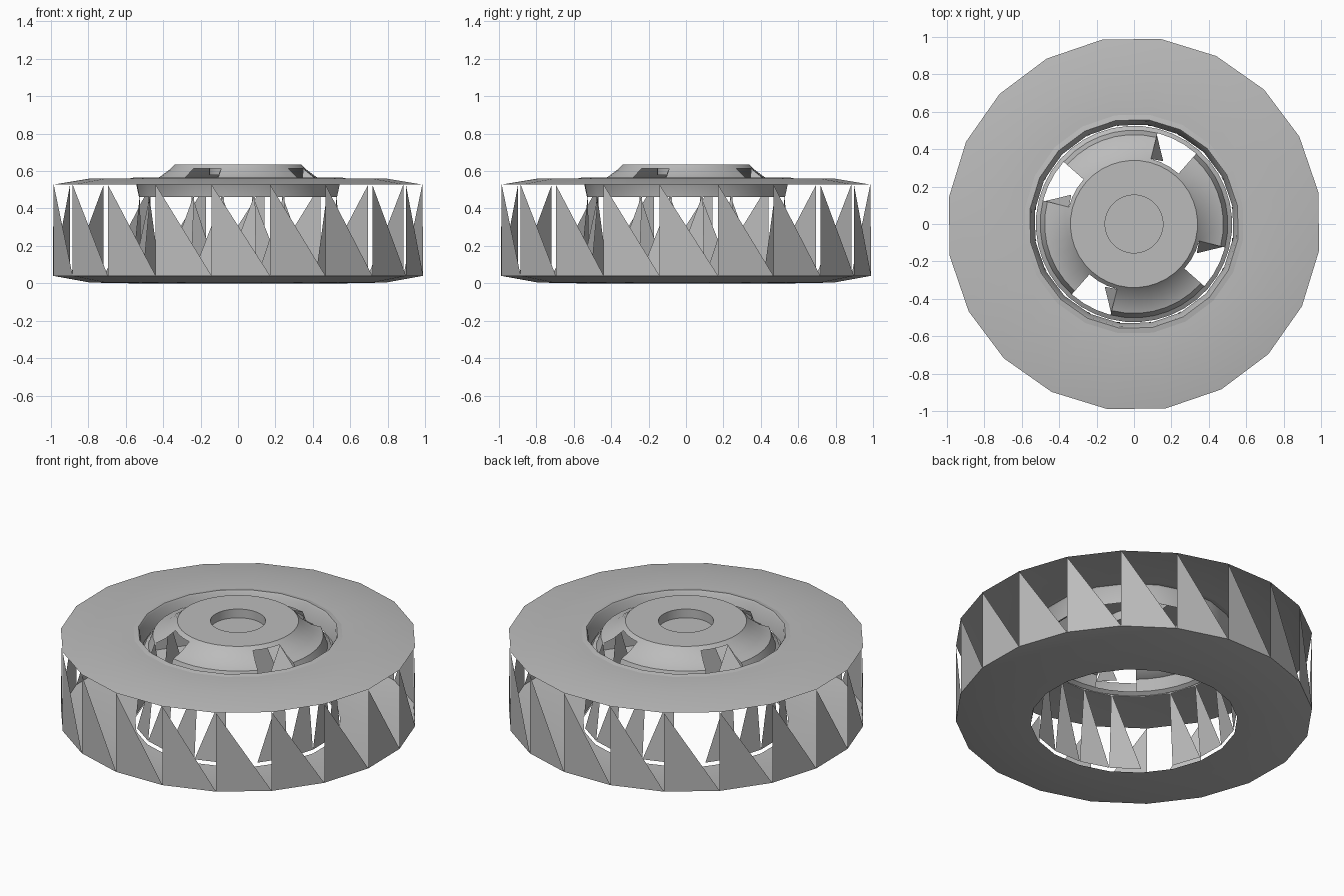
import bpy, bmesh, math

if "Cube" in bpy.data.objects:
    bpy.data.objects.remove(bpy.data.objects["Cube"], do_unlink=True)

grey = bpy.data.materials.new("mid grey")
grey.use_nodes = True
COLOUR = (0.5, 0.5, 0.5, 1)
grey.diffuse_color = COLOUR
grey.node_tree.nodes["Principled BSDF"].inputs["Base Color"].default_value = COLOUR


def polar(deg, r, z):
    a = math.radians(deg)
    return (r * math.cos(a), r * math.sin(a), z)


def build(name, polys, smooth=True):
    """Make one object from a list of polygons given as corner points."""
    bm = bmesh.new()
    for p in polys:
        bm.faces.new([bm.verts.new(c) for c in p])
    bmesh.ops.remove_doubles(bm, verts=bm.verts, dist=0.0005)
    me = bpy.data.meshes.new(name)
    bm.to_mesh(me)
    bm.free()
    me.materials.append(grey)
    ob = bpy.data.objects.new(name, me)
    bpy.context.collection.objects.link(ob)
    if smooth:
        bpy.ops.object.select_all(action='DESELECT')
        ob.select_set(True)
        bpy.context.view_layer.objects.active = ob
        bpy.ops.object.shade_smooth_by_angle(angle=math.radians(25))
    return ob


def lathe(profile, sides, phase, skip=lambda row, mid: False):
    """Polygons of a revolved (radius, height) profile, outside on the left."""
    step = 360 / sides
    out = []
    for i in range(sides):
        a, b = phase + i * step, phase + (i + 1) * step
        for row, ((r0, z0), (r1, z1)) in enumerate(zip(profile, profile[1:])):
            if skip(row, (a + b) / 2):
                continue
            quad = [polar(a, r0, z0), polar(a, r1, z1), polar(b, r1, z1)]
            if r0 > 0:
                quad.append(polar(b, r0, z0))
            out.append(quad)
    return out


SIDES, STEP, PHASE = 20, 18, 9.9
corners = [PHASE + i * STEP for i in range(SIDES)]

# Tyre side walls
build("tyre_top", lathe([(0.59, 0.56), (0.80, 0.56), (1.0, 0.527)], SIDES, PHASE))
build("tyre_bottom", lathe([(1.0, 0.04), (0.80, 0.004), (0.58, 0.0)], SIDES, PHASE))

# Tread: one upright triangle per side
build("tread_triangles", [
    [polar(a, 1, 0.04), polar(a + STEP, 1, 0.04), polar(a, 1, 0.527)]
    for a in corners], smooth=False)

# Inner wall: mirrored triangles with one bay in five left open
build("inner_triangles", [
    [polar(a, 0.575, 0.02), polar(a - STEP, 0.575, 0.02), polar(a, 0.53, 0.48)]
    for i, a in enumerate(corners) if i % 5 != 2], smooth=False)

# Rim lip and the wall dropping into the groove
build("rim", lathe([(0.535, 0.462), (0.555, 0.555), (0.562, 0.565), (0.59, 0.56)],
                   SIDES, PHASE))


# Hub cap with a recessed centre and four windows
WINDOWS = [62 + 90 * k for k in range(4)]


def in_window(row, mid):
    off = min(abs((mid - w + 180) % 360 - 180) for w in WINDOWS)
    return row >= 4 and row <= 7 and off < 13


hub = [(0, 0.58), (0.155, 0.58), (0.155, 0.634), (0.34, 0.634), (0.36, 0.613),
       (0.42, 0.568), (0.468, 0.548), (0.478, 0.545), (0.502, 0.48), (0.525, 0.465)]
build("hub_cap", lathe(hub, 40, 3.5, in_window))

# Folded flap along one edge of each window
build("window_flaps", [
    [polar(w + 13.5, 0.36, 0.613), polar(w + 13.5, 0.49, 0.51), polar(w + 3, 0.37, 0.47)]
    for w in WINDOWS], smooth=False)
